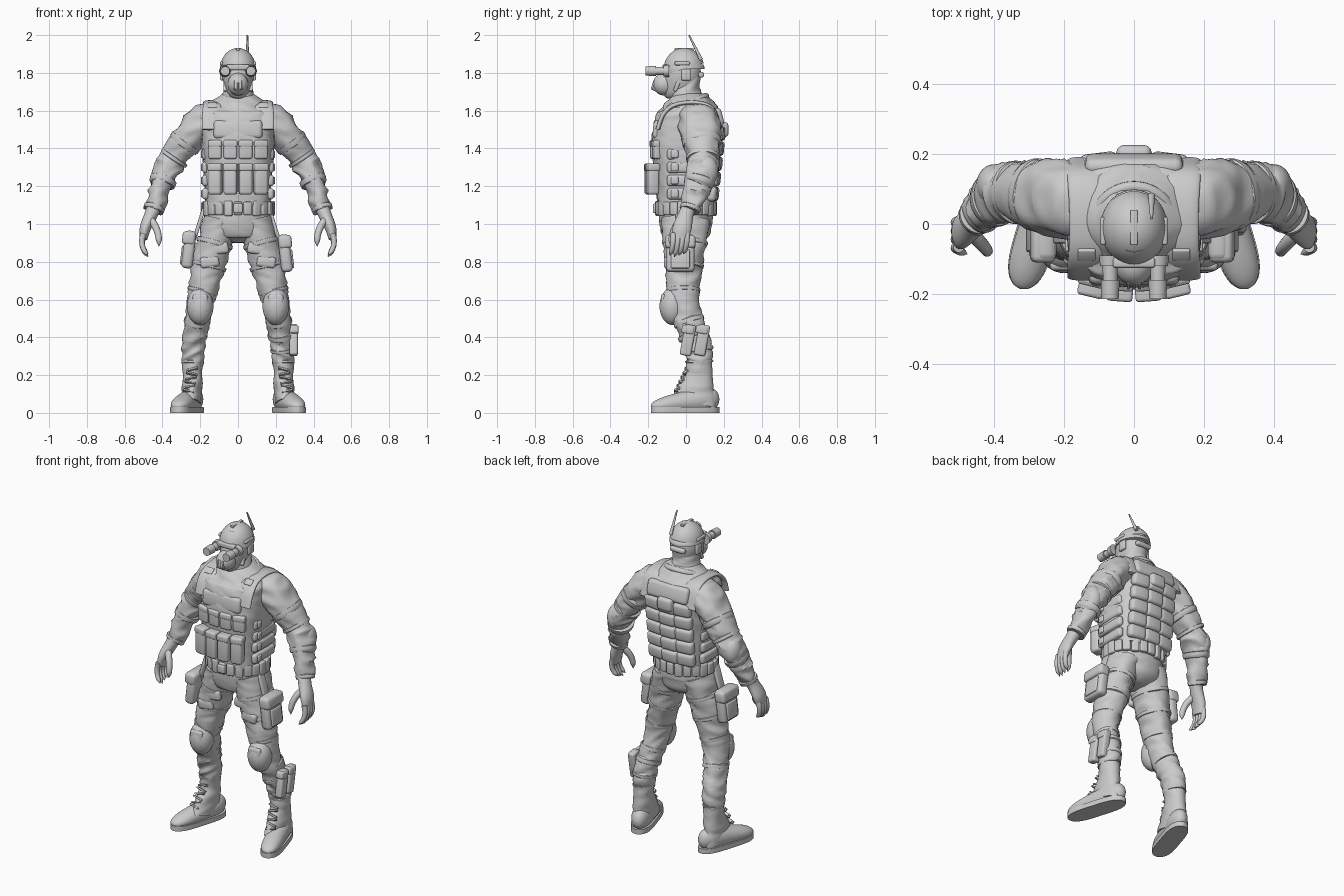
import bpy, bmesh, math
from mathutils import Vector, Matrix, Euler, noise

if "Cube" in bpy.data.objects:
    bpy.data.objects.remove(bpy.data.objects["Cube"])

grey = bpy.data.materials.new("plain grey")
grey.use_nodes = True
grey.diffuse_color = (.6, .6, .6, 1)
grey.node_tree.nodes["Principled BSDF"].inputs["Base Color"].default_value = grey.diffuse_color

ACROSS, DEPTH, UP = Matrix.Identity(3)
SIDES = {"left": 1, "right": -1}


def finish(name, bm, side=None):
    """Mirror to the wanted side, shade smooth with sharp edges, and link."""
    if side:
        name = side + "_" + name
        bm.transform(Matrix.Scale(SIDES[side], 4, ACROSS))
    bmesh.ops.recalc_face_normals(bm, faces=bm.faces)
    for face in bm.faces:
        face.smooth = True
    mesh = bpy.data.meshes.new(name)
    bm.to_mesh(mesh)
    bm.free()
    mesh.set_sharp_from_angle(angle=math.radians(50))
    mesh.materials.append(grey)
    bpy.context.collection.objects.link(bpy.data.objects.new(name, mesh))


def section(keys, t):
    """Catmull-Rom interpolated section at t, counted in keys."""
    last = len(keys) - 1
    i = max(0, min(int(t), last - 1))
    t -= i
    near = [keys[max(0, min(i + k, last))] for k in (-1, 0, 1, 2)]
    return [q + t * (r - p + t * (2*p - 5*q + 4*r - s + t * (3*q - p - 3*r + s))) / 2
            for p, q, r, s in zip(*near)]


def signed_power(value, power):
    return math.copysign(abs(value) ** (2 / power), value)


def loft(name, keys, side=None, power=2, sides=36, steps=6, fold=0, ref=DEPTH, low=-1, high=3):
    """Skin superellipse sections (x, y, z, half width, half depth) along a path."""
    count = steps * (len(keys) - 1)
    rows = [section(keys, i / steps) for i in range(count + 1)]
    points = [Vector(row[:3]) for row in rows]
    bm, rings = bmesh.new(), []
    for i, row in enumerate(rows):
        along = (points[min(i + 1, count)] - points[max(i - 1, 0)]).normalized()
        v = (ref - along * along.dot(ref)).normalized()
        u = v.cross(along)
        ring = []
        for k in range(sides):
            angle = math.tau * k / sides
            offset = (u * signed_power(math.cos(angle), power) * max(row[3], .001)
                      + v * signed_power(math.sin(angle), power) * max(row[4], .001))
            p = points[i] + offset
            # Cloth wrinkles run mostly around the limb
            wave = noise.noise(Vector((p.x * 7, p.y * 7, p.z * 20 + p.x * 8)))
            p += offset.normalized() * fold * (.5 - 2 * abs(wave))
            p.z = min(max(p.z, low), high)
            ring.append(bm.verts.new(p))
        rings.append(ring)
    for a, b in zip(rings, rings[1:]):
        for k in range(sides):
            bm.faces.new((a[k], a[k - 1], b[k - 1], b[k]))
    bm.faces.new(rings[0])
    bm.faces.new(rings[-1])
    finish(name, bm, side)


def band(name, limb, place, side=None, half=.08, grow=1.06):
    """Padded strap that follows the section of a limb."""
    keys = []
    for offset, scale in ((-1, .9), (-.8, grow), (.8, grow), (1, .9)):
        x, y, z, w, d = section(limb, place + offset * half)
        keys.append((x, y, z, w * scale, d * scale))
    loft(name, keys, side, steps=2)


def box(name, place, size, side=None, tilt=0, lean=0, turn=0, soft=.25):
    bm = bmesh.new()
    bmesh.ops.create_cube(bm, size=1, matrix=Matrix.Diagonal((*size, 1)))
    bmesh.ops.bevel(bm, geom=bm.edges[:], offset=min(size) * soft, segments=3, profile=.5, affect='EDGES')
    bm.transform(Matrix.LocRotScale(place, Euler((tilt, lean, turn)), None))
    finish(name, bm, side)


def ball(name, place, size, side=None, cut=None):
    bm = bmesh.new()
    bmesh.ops.create_uvsphere(bm, u_segments=36, v_segments=20, radius=1)
    bm.transform(Matrix.LocRotScale(place, None, size))
    if cut:
        bmesh.ops.bisect_plane(bm, geom=bm.verts[:] + bm.edges[:] + bm.faces[:],
                               plane_co=place, plane_no=cut, clear_inner=True)
    finish(name, bm, side)


def rod(name, start, end, radius, taper=.9, side=None):
    start, end = Vector(start), Vector(end)
    axis = end - start
    bm = bmesh.new()
    bmesh.ops.create_cone(bm, cap_ends=True, segments=28, radius1=radius, radius2=radius * taper, depth=axis.length)
    bm.transform(Matrix.LocRotScale((start + end) / 2, axis.to_track_quat('Z', 'Y'), None))
    finish(name, bm, side)


def finger(name, root, bend, tip, radius, side):
    """Tapered digit along a bent path with a rounded tip."""
    root, bend, tip = Vector(root), Vector(bend), Vector(tip)
    keys = []
    for i in range(7):
        t = i / 6
        r = radius * (1 - t / 4) * math.sqrt(1 - t ** 8)
        keys.append((*root.lerp(bend, t).lerp(bend.lerp(tip, t), t), r, r))
    loft(name, keys, side, sides=14, steps=3)


# Head, helmet and antenna
loft("neck", [(0, .01, 1.62, .11, .11), (0, 0, 1.69, .08, .08), (0, 0, 1.78, .07, .08)], fold=.008)
loft("head", [(0, -.04, 1.67, .03, .05), (0, -.04, 1.7, .06, .09), (0, -.02, 1.8, .085, .1), (0, -.01, 1.9, .06, .07)])
crown = (0, -.01, 1.82)
ball("helmet", crown, (.095, .108, .112), cut=(0, -.3, 1))
band("helmet_rim", [(*crown, .095, .108), (0, -.01, 1.85, .09, .1)], .4, half=.4, grow=1.01)
box("helmet_ridge", (0, -.01, 1.925), (.02, .1, .014))
box("helmet_back_strap", (0, .08, 1.79), (.1, .03, .03), soft=.4)
box("goggle_mount", (0, -.11, 1.83), (.12, .03, .03))
rod("antenna", (.05, .08, 1.87), (.05, .016, 2), .01, taper=.4)

# Breathing mask and goggles
ball("mask", (0, -.115, 1.74), (.055, .06, .06))
box("mask_snout", (0, -.15, 1.74), (.05, .05, .08), tilt=-.3, soft=.4)
for i in (-1, 0, 1):
    box("mask_vent", (i * .016, -.175, 1.735), (.008, .01, .05), tilt=-.3)
for side in SIDES:
    eye = Vector((.068, -.2, 1.81))
    rod("goggle_tube", eye + DEPTH * .1, eye, .022, side=side)
    rod("goggle_lens_ring", eye + DEPTH * .04, eye - DEPTH * .014, .027, side=side)
    rod("goggle_collar", eye + DEPTH * .11, eye + DEPTH * .08, .032, side=side)
    box("ear_cup", (.085, 0, 1.79), (.02, .05, .06), side, soft=.4)
    box("helmet_rail", (.088, -.02, 1.85), (.016, .08, .02), side, soft=.4)
    box("jaw_strap", (.068, -.04, 1.75), (.02, .02, .1), side, tilt=-.4)

# Torso and vest share one profile; the vest is squarer and stops below the neck
trunk = [(0, 0, 1.1, .17, .15), (0, 0, 1.25, .18, .16), (0, 0, 1.4, .19, .18), (0, .01, 1.5, .19, .18),
         (0, .02, 1.58, .19, .17), (0, .02, 1.64, .15, .13), (0, .02, 1.69, .08, .08)]
loft("torso", trunk, fold=.012)
loft("vest", trunk[:5] + [(0, .02, 1.62, .17, .13)], power=3, sides=60, fold=.006)
box("chest_panel", (0, -.15, 1.5), (.26, .05, .1), tilt=-.1, soft=.45)
bpy.ops.mesh.primitive_torus_add(major_radius=.11, minor_radius=.016, location=(0, .005, 1.635), rotation=(.4, 0, 0))
bpy.context.object.name = "vest_collar"
bpy.context.object.data.materials.append(grey)
bpy.ops.object.shade_smooth()
strap = [(.14, -.15, 1.5), (.14, -.12, 1.58), (.135, -.06, 1.63), (.135, .05, 1.643), (.14, .14, 1.61), (.14, .18, 1.5)]
for side in SIDES:
    loft("shoulder_strap", [(*p, .012, .05) for p in strap], side, power=2.6, ref=ACROSS)
    box("strap_buckle", (.135, -.085, 1.625), (.05, .04, .02), side, tilt=.7)
    for row in range(4):
        height = 1.16 + row * .07
        box("side_pad", (.172, 0, height), (.036, .2, .06), side, soft=.45)
        box("side_tab", (.182, -.06, height), (.03, .04, .04), side)

# Chest pouches in two curved rows
for col in range(4):
    x = (col - 1.5) * .08
    y = x * x - .19
    box("lower_pouch", (x, y, 1.235), (.07, .06, .16), turn=x * 2)
    box("lower_pouch_flap", (x, y, 1.3), (.075, .065, .04), turn=x * 2)
    box("upper_pouch", (x, y + .02, 1.395), (.07, .04, .1), turn=x * 2)
    box("upper_pouch_flap", (x, y + .02, 1.425), (.075, .045, .035), turn=x * 2)

# Padded rows on the back
for row in range(5):
    for col in (-1, 0, 1):
        box("back_pad", (col * .1, .15 + row * .009 - abs(col) * .01, 1.16 + row * .08), (.11, .05, .08),
            tilt=-.1, turn=-col * .12, soft=.4)
box("back_upper_panel", (0, .17, 1.565), (.28, .05, .1), tilt=.25, soft=.45)
box("back_roll", (0, .2, 1.5), (.1, .05, .08), soft=.4)

# Belt with a ring of small pouches, and the trouser seat
loft("belt", [(0, 0, 1.05, .18, .15), (0, 0, 1.12, .18, .15)])
for i in range(22):
    angle = math.tau * (i + .5) / 22
    box("belt_pouch", (.18 * math.cos(angle), .15 * math.sin(angle), 1.083), (.03, .044, .07 if i % 3 else .08), turn=angle)
box("belt_buckle", (0, -.16, 1.083), (.05, .03, .05))
loft("seat", [(0, 0, 1.08, .17, .14), (0, 0, 1, .185, .14), (0, .01, .94, .15, .12), (0, .01, .9, .05, .06)], fold=.006)

arm = [(.1, .05, 1.58, .07, .08), (.2, .07, 1.53, .09, .11), (.33, .09, 1.36, .075, .085),
       (.385, .08, 1.26, .07, .08), (.45, .02, 1.07, .05, .05)]
leg = [(.09, 0, 1.02, .09, .13), (.15, -.01, .8, .09, .1), (.2, -.01, .58, .07, .08),
       (.235, .06, .35, .06, .075), (.24, .07, .23, .05, .06)]
foot = []
for i in range(13):
    t = (1 - math.cos(math.pi * i / 12)) / 2
    round_off = math.sqrt(1 - (2 * t - 1) ** 4)
    rise = .08 - .045 * t
    foot.append((.215 + t * .11, .175 - t * .36, rise, .057 * round_off, rise * round_off))
sole = [(x, y, .015, w * 1.06, .05) for x, y, z, w, d in foot]
shaft = [(.25, .04, .05, .05, .12), (.245, .055, .12, .053, .1), (.24, .07, .2, .053, .07), (.24, .07, .28, .055, .07)]

for side in SIDES:
    # Sleeves with elbow pads
    loft("sleeve", arm, side, steps=14, fold=.014)
    for place in (1.6, 2.1, 3.2, 3.9):
        band("sleeve_strap", arm, place, side)
    ball("elbow_pad", (.4, .11, 1.28), (.05, .06, .08), side)

    # Hands
    loft("palm", [(.44, .02, 1.1, .04, .04), (.46, 0, 1.05, .035, .04), (.49, -.02, .98, .03, .05), (.5, -.03, .92, .02, .04)], side)
    for i in range(4):
        y = i * .024 - .066
        finger("finger", (.5, y, .95), (.525, y, .88), (.475, y - .02, .825 + abs(i - 1) * .008), .016, side)
    finger("thumb", (.47, -.02, 1.03), (.41, -.08, .97), (.42, -.08, .88), .021, side)

    # Trouser legs with pockets and knee pads
    loft("trouser_leg", leg, side, steps=14, fold=.013)
    for place in (.6, 1.1, 1.7, 2.4):
        band("leg_strap", leg, place, side, half=.05)
    for x, z in ((.1, .87), (.15, .8)):
        box("thigh_pocket", (x, -.1, z), (.1, .035, .06), side, lean=.15, soft=.45)
    ball("knee_pad", (.2, -.07, .565), (.07, .07, .1), side)
    box("knee_cap", (.2, -.118, .58), (.08, .03, .1), side, soft=.45)

    # Boots
    loft("boot_shaft", shaft, side, fold=.006)
    band("boot_cuff", shaft, 2.85, side)
    loft("boot_foot", foot, side, steps=3, ref=UP, low=.015)
    loft("boot_sole", sole, side, power=5, steps=3, ref=UP, low=0, high=.03)
    for i in range(6):
        box("boot_lace", (.262 - i * .004, i * .011 - .052, .115 + i * .023), (.06, .02, .01), side,
            tilt=-.5, lean=(i % 2 - .5) / 2)

    # Thigh holsters, the right one riding slightly higher
    hip = Vector((.25, -.03, .845)) if side == "left" else Vector((.26, -.03, .865))
    box("thigh_pouch", hip, (.06, .15, .2), side, lean=-.12, soft=.35)
    box("thigh_pouch_flap", hip + UP * .06, (.07, .16, .07), side, lean=-.12)
    box("thigh_pouch_front", hip + ACROSS * .03 - UP * .03, (.025, .1, .1), side, lean=-.12)
    box("holster_hanger", hip - ACROSS * .055 + UP * .14, (.02, .05, .16), side, lean=-.3)

# Shin pouches on the left leg only
for y in (.01, .085):
    box("shin_pouch", (.294, y, .385), (.045, .06, .165), tilt=-.18)
    box("shin_pouch_flap", (.296, y, .44), (.05, .066, .045), tilt=-.18)
for place in (2.7, 3.1):
    band("shin_strap", leg, place, half=.06, grow=1.1)
